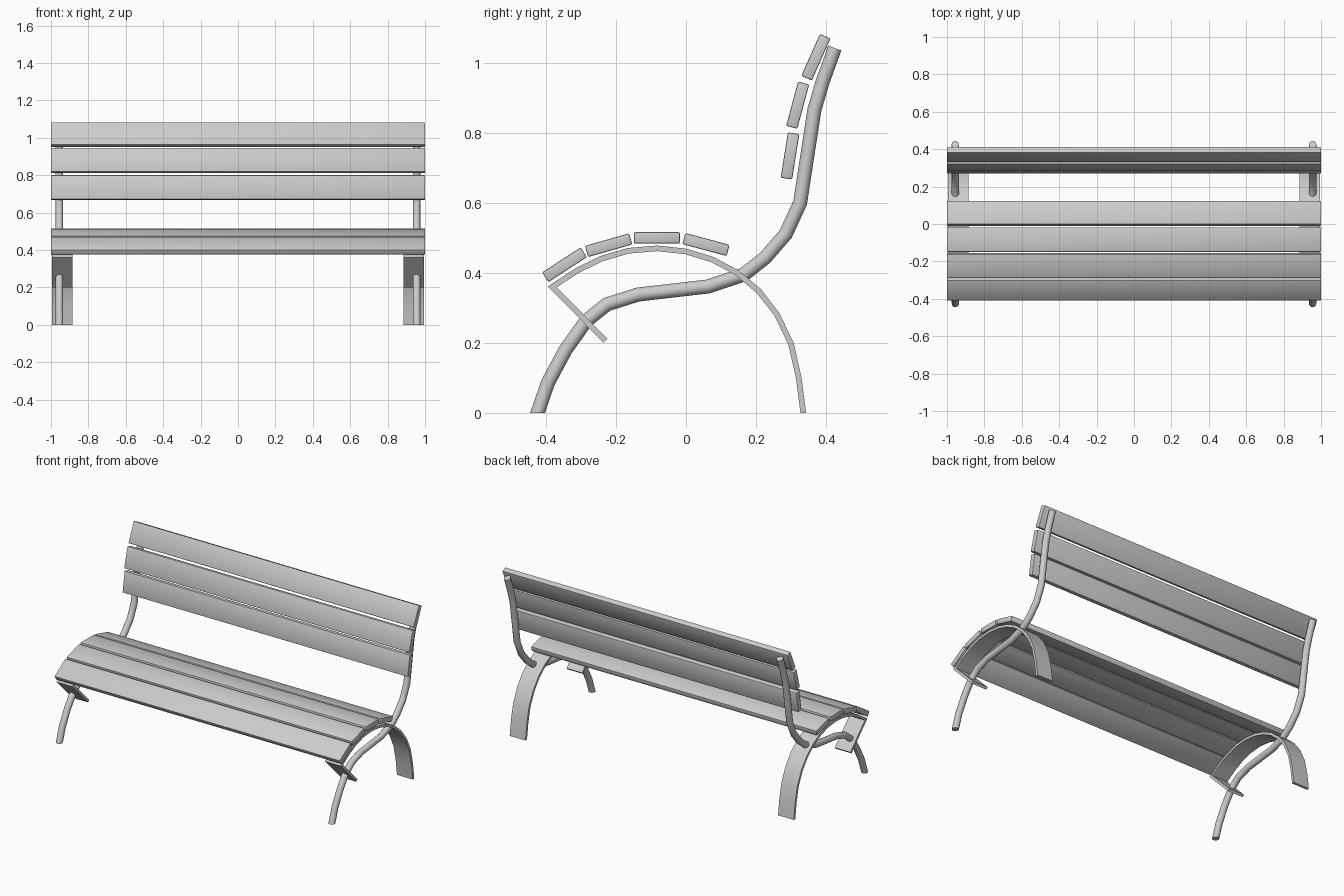
import bpy, bmesh, math
from mathutils import Vector

if "Cube" in bpy.data.objects:
    bpy.data.objects.remove(bpy.data.objects["Cube"])


def finish(name, bm, smooth=False):
    bmesh.ops.recalc_face_normals(bm, faces=bm.faces)
    me = bpy.data.meshes.new(name)
    bm.to_mesh(me)
    bm.free()
    ob = bpy.data.objects.new(name, me)
    bpy.context.collection.objects.link(ob)
    if smooth:
        bpy.ops.object.select_all(action='DESELECT')
        ob.select_set(True)
        bpy.context.view_layer.objects.active = ob
        bpy.ops.object.shade_smooth_by_angle(angle=math.radians(40))
    return ob


def slat(name, y, z, angle):
    """Plank spanning the bench, tilted about x."""
    bm = bmesh.new()
    bmesh.ops.create_cube(bm, size=1)
    bmesh.ops.scale(bm, vec=(2.0, 0.131, 0.033), verts=bm.verts)
    bmesh.ops.bevel(bm, geom=bm.edges[:], offset=0.004, segments=2,
                    profile=0.5, affect='EDGES')
    ob = finish(name, bm, True)
    ob.location = (0, y, z)
    ob.rotation_euler.x = math.radians(angle)


def miters(path):
    """Mitred cross direction (in the y-z plane) at each path point."""
    pts = [Vector(p) for p in path]
    out = []
    for i, p in enumerate(pts):
        a = (p - pts[i - 1]).normalized() if i else None
        b = (pts[i + 1] - p).normalized() if i < len(pts) - 1 else None
        a, b = a or b, b or a
        t = (a + b).normalized()
        n = Vector((-t.y, t.x)) / max(t.dot(a), 0.5)
        if p.y == 0:                      # feet are cut level with the ground
            n = Vector((n.x / abs(n.x) * abs(1 / t.y), 0))
        out.append((p, n))
    return out


def sweep(name, path, section, x):
    """Sweep a closed (x, normal) section along a y-z path."""
    bm = bmesh.new()
    rings = [[bm.verts.new((x + u, p.x + n.x * v, p.y + n.y * v))
              for u, v in section] for p, n in miters(path)]
    k = len(section)
    for r, s in zip(rings, rings[1:]):
        for j in range(k):
            bm.faces.new((r[j], r[(j + 1) % k], s[(j + 1) % k], s[j]))
    bm.faces.new(rings[0])
    bm.faces.new(rings[-1])
    finish(name, bm, True)


# Seat and backrest planks
for i, s in enumerate([(-0.347, 0.423, 33), (-0.221, 0.479, 16),
                       (-0.083, 0.5, 0), (0.057, 0.481, -15)]):
    slat(f"seat_slat_{i + 1}", *s)
for i, s in enumerate([(0.297, 0.734, 81), (0.319, 0.879, 75),
                       (0.371, 1.016, 66)]):
    slat(f"back_slat_{i + 1}", *s)

# Tube: front foot, under the seat, then up behind the backrest
tube = [(-0.424, 0), (-0.394, 0.087), (-0.344, 0.18), (-0.286, 0.262),
        (-0.226, 0.31), (-0.137, 0.338), (0.063, 0.361), (0.165, 0.395),
        (0.226, 0.443), (0.285, 0.511), (0.326, 0.6), (0.347, 0.738),
        (0.367, 0.867), (0.39, 0.945), (0.425, 1.042)]
circle = [(0.02 * math.cos(math.tau * i / 12), 0.02 * math.sin(math.tau * i / 12))
          for i in range(12)]

# Flat strap: front hook, arch under the seat, rear foot
strap = [(-0.23, 0.206), (-0.382, 0.36), (-0.31, 0.407), (-0.24, 0.441),
         (-0.165, 0.463), (-0.083, 0.47), (0.0, 0.461), (0.075, 0.438),
         (0.145, 0.401), (0.208, 0.348), (0.26, 0.281), (0.3, 0.197),
         (0.322, 0.1), (0.335, 0)]
flat = [(-0.055, -0.008), (0.055, -0.008), (0.055, 0.008), (-0.055, 0.008)]

for side, sx in (("left", -1), ("right", 1)):
    sweep(f"tube_frame_{side}", tube, circle, sx * 0.955)
    sweep(f"strap_frame_{side}", strap, flat, sx * 0.94)
